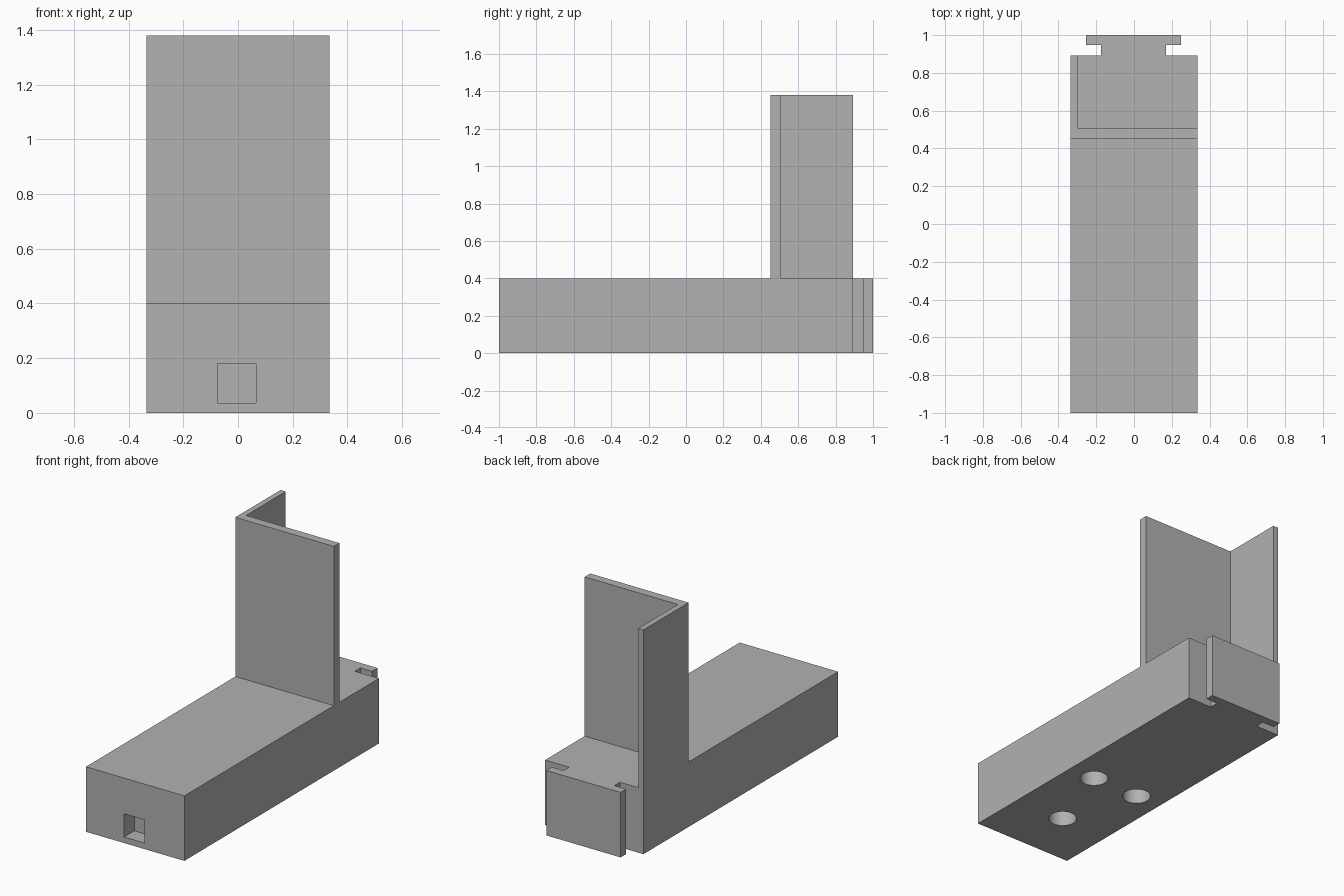
import bpy
import bmesh
from math import radians

cube = bpy.data.objects.get("Cube")
if cube:
    bpy.data.objects.remove(cube, do_unlink=True)

grey = bpy.data.materials.new("plain grey")
grey.use_nodes = True
GREY = (0.445, 0.445, 0.445, 1)
grey.diffuse_color = GREY
grey.node_tree.nodes["Principled BSDF"].inputs["Base Color"].default_value = GREY

SIDE = 0.335            # half width of the body
BASE_TOP, WALL_TOP = 0.4, 1.38
WALL_FRONT, BACK = 0.453, 0.892


def add_object(name, bm):
    bmesh.ops.recalc_face_normals(bm, faces=bm.faces)
    mesh = bpy.data.meshes.new(name)
    bm.to_mesh(mesh)
    bm.free()
    obj = bpy.data.objects.new(name, mesh)
    bpy.context.collection.objects.link(obj)
    mesh.materials.append(grey)
    return obj


def extrude_profile(name, outline, z0, z1):
    """Plan outline raised from z0 to z1."""
    bm = bmesh.new()
    face = bm.faces.new([bm.verts.new((x, y, z0)) for x, y in outline])
    top = bmesh.ops.extrude_face_region(bm, geom=[face])["geom"]
    verts = [g for g in top if isinstance(g, bmesh.types.BMVert)]
    bmesh.ops.translate(bm, verts=verts, vec=(0, 0, z1 - z0))
    return add_object(name, bm)


def cylinder(name, x, y, radius, z0, z1):
    bm = bmesh.new()
    bmesh.ops.create_cone(bm, cap_ends=True, segments=48, radius1=radius,
                          radius2=radius, depth=z1 - z0)
    bmesh.ops.translate(bm, verts=bm.verts, vec=(x, y, (z0 + z1) / 2))
    return add_object(name, bm)


def cut(target, cutter):
    cutter.hide_render = True
    mod = target.modifiers.new("cut", "BOOLEAN")
    mod.operation, mod.solver, mod.object = "DIFFERENCE", "EXACT", cutter
    bpy.context.view_layer.objects.active = target
    bpy.ops.object.modifier_apply(modifier=mod.name)
    bpy.data.objects.remove(cutter, do_unlink=True)


# Base block with the T-shaped connector rail at the back
base = extrude_profile("base_block", [
    (-SIDE, -1), (SIDE, -1), (SIDE, BACK), (0.17, BACK), (0.17, 0.947),
    (0.25, 0.947), (0.25, 1), (-0.255, 1), (-0.255, 0.947),
    (-0.175, 0.947), (-0.175, BACK), (-SIDE, BACK)], 0, BASE_TOP)

# Square socket in the front
cut(base, extrude_profile("socket_cutter", [
    (-0.075, -1.1), (0.065, -1.1), (0.065, -0.9), (-0.075, -0.9)], 0.037, 0.18))

# Three round holes in the underside
for x, y in ((-0.163, -0.172), (0.157, -0.172), (-0.002, -0.643)):
    cut(base, cylinder("hole_cutter", x, y, 0.08, -0.1, 0.2))

# Upright L-shaped wall
extrude_profile("upright_wall", [
    (-SIDE, WALL_FRONT), (SIDE, WALL_FRONT), (SIDE, 0.507), (-0.3, 0.507),
    (-0.3, BACK), (-SIDE, BACK)], BASE_TOP, WALL_TOP)

# Smooth hole walls, crisp edges elsewhere
bpy.ops.object.select_all(action="DESELECT")
base.select_set(True)
bpy.context.view_layer.objects.active = base
bpy.ops.object.shade_smooth_by_angle(angle=radians(30))
